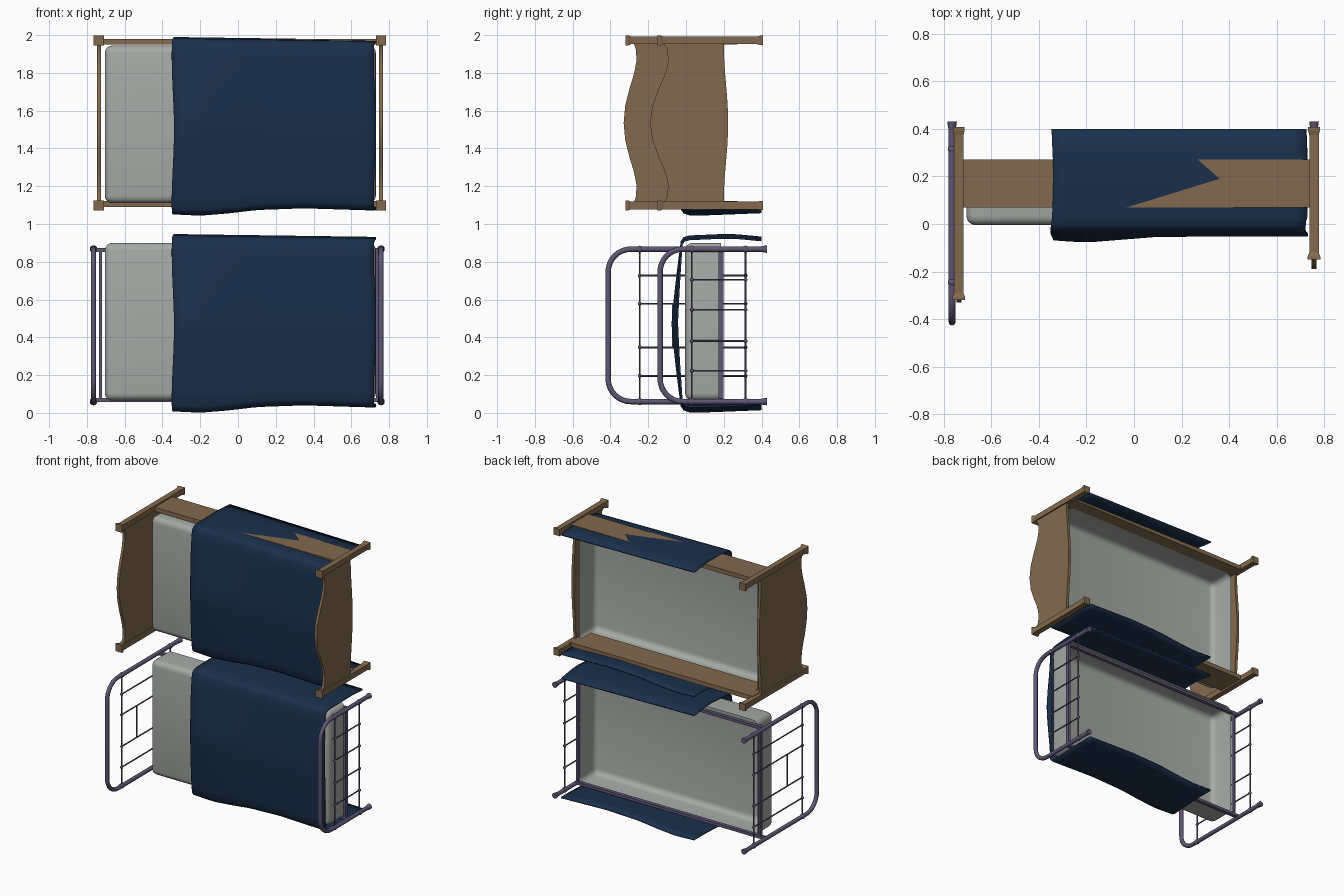
import bpy, bmesh, math
from mathutils import Vector, Matrix

if "Cube" in bpy.data.objects:
    bpy.data.objects.remove(bpy.data.objects["Cube"])


def mat(name, col):
    m = bpy.data.materials.new(name)
    m.diffuse_color = (*col, 1)
    m.use_nodes = True
    m.node_tree.nodes["Principled BSDF"].inputs["Base Color"].default_value = m.diffuse_color
    return m


WOOD = mat("brown wood", (0.225, 0.143, 0.078))
METAL = mat("purple metal", (0.115, 0.095, 0.18))
SHEET = mat("grey mattress", (0.38, 0.405, 0.38))
CLOTH = mat("navy blanket", (0.0105, 0.029, 0.071))


def finish(bm, name, material, angle=None, recalc=True):
    if recalc:
        bmesh.ops.recalc_face_normals(bm, faces=bm.faces)
    me = bpy.data.meshes.new(name)
    bm.to_mesh(me)
    bm.free()
    ob = bpy.data.objects.new(name, me)
    bpy.context.collection.objects.link(ob)
    me.materials.append(material)
    if angle:
        bpy.ops.object.select_all(action='DESELECT')
        ob.select_set(True)
        bpy.context.view_layer.objects.active = ob
        bpy.ops.object.shade_smooth_by_angle(angle=math.radians(angle))
    return ob


def add_box(bm, x, y, z):
    r = bmesh.ops.create_cube(bm, size=1)
    for v in r['verts']:
        v.co = Vector([(a + b) / 2 + c * (b - a) for (a, b), c in zip((x, y, z), v.co)])


def add_rings(bm, rings):
    """Skin a list of closed point rings and cap both ends."""
    vs = [[bm.verts.new(p) for p in r] for r in rings]
    n = len(vs[0])
    for a, b in zip(vs, vs[1:]):
        for k in range(n):
            bm.faces.new((a[k], a[(k + 1) % n], b[(k + 1) % n], b[k]))
    bm.faces.new(vs[0])
    bm.faces.new(vs[-1][::-1])


def add_tube(bm, path, radius, n=10):
    """Round tube along a path in a y-z plane."""
    pts = [Vector(p) for p in path]
    rads = radius if isinstance(radius, list) else [radius] * len(pts)
    rings = []
    for i, p in enumerate(pts):
        t = (pts[min(i + 1, len(pts) - 1)] - pts[max(i - 1, 0)]).normalized()
        u = Vector((1, 0, 0))
        w = t.cross(u)
        rings.append([p + rads[i] * (u * math.cos(a) + w * math.sin(a))
                      for a in (2 * math.pi * k / n for k in range(n))])
    add_rings(bm, rings)


def add_ball(bm, p, r):
    bmesh.ops.create_uvsphere(bm, u_segments=10, v_segments=6, radius=r,
                              matrix=Matrix.Translation(p))


def lerp(table, x):
    """Linear table lookup."""
    if x <= table[0][0]:
        return table[0][1]
    for (a, p), (b, q) in zip(table, table[1:]):
        if x <= b:
            return p + (q - p) * (x - a) / (b - a)
    return table[-1][1]


# ---- mattress: rounded shell, top side faces -y, open underneath
def mattress(name, z0, z1):
    bm = bmesh.new()
    add_box(bm, (-0.705, 0.73), (-0.005, 0.185), (z0, z1))
    back = [f for f in bm.faces if f.calc_center_median().y > 0.18]
    bmesh.ops.recalc_face_normals(bm, faces=bm.faces)
    edges = [e for e in bm.edges if not any(f in back for f in e.link_faces)]
    bmesh.ops.bevel(bm, geom=edges, offset=0.04, segments=4, profile=0.5, affect='EDGES')
    back = [f for f in bm.faces if all(v.co.y > 0.18 for v in f.verts)]
    bmesh.ops.delete(bm, geom=back, context='FACES')
    finish(bm, name, SHEET, 60, False)


# ---- blanket draped over the top with a flap on each long side
LOW = [(-0.345, 0.008), (-0.2, 0.001), (-0.05, 0.013), (0.1, 0.031), (0.35, 0.04), (0.73, 0.028)]
CROSS = [(0.02, -0.15), (0.07, -0.03), (0.19, 0.36), (0.27, 0.27), (0.4, -0.6)]
BULGE = [(-0.36, 0.04), (-0.2, 0.05), (0.1, 0.026), (0.73, 0.024)]


def blanket(name, dz):
    bm = bmesh.new()
    rows, nx, nt = [], 20, 14
    flap = [0.40, 0.33, 0.27, 0.23, 0.19, 0.13, 0.07, 0.02]
    for i in range(nx + 1):
        x = -0.345 + 1.07 * i / nx
        lo = lerp(LOW, x)
        hi = 0.936 - 0.014 * x
        sec = [(y, lo + 0.012 * max(0, y - 0.1) / 0.3) for y in flap]
        sec += [(-0.012, lo + 0.010)]
        for k in range(nt + 1):
            t = k / nt
            hump = 0.7 * (1 - abs(2 * t - 1)) + 0.3 * math.sin(math.pi * t)
            y = -0.028 - lerp(BULGE, x) * hump
            sec.append((y, lo + 0.032 + t * (hi - lo - 0.064)))
        sec += [(-0.012, hi - 0.010)]
        sec += [(y, 0.937 - 0.014 * (x - lerp(CROSS, y))) for y in flap[::-1]]
        rows.append([bm.verts.new((x + (0.006 * math.sin(j * 0.5) if i in (0, nx) else 0),
                                   y, z + dz)) for j, (y, z) in enumerate(sec)])
    for a, b in zip(rows, rows[1:]):
        for j in range(len(a) - 1):
            bm.faces.new((a[j], b[j], b[j + 1], a[j + 1]))
    bm.normal_update()
    ob = finish(bm, name, CLOTH, 80, False)
    s = ob.modifiers.new("thickness", 'SOLIDIFY')
    s.thickness, s.offset = 0.010, -1


mattress("wood_bed_mattress", 1.11, 1.945)
mattress("metal_bed_mattress", 0.065, 0.9)
blanket("wood_bed_blanket", 1.043)
blanket("metal_bed_blanket", 0.0)

# ---- wooden bed
ZC = 1.535
HEAD_TOP = [(0, -0.33), (0.09, -0.322), (0.18, -0.30), (0.26, -0.275), (0.33, -0.262), (0.39, -0.265), (0.43, -0.28)]
FOOT_TOP = [(0, -0.19), (0.09, -0.178), (0.18, -0.145), (0.26, -0.11), (0.33, -0.094), (0.39, -0.10), (0.43, -0.125)]


def wood_panel(name, x0, x1, top):
    bm = bmesh.new()
    zs = [-0.42 + 0.84 * k / 28 for k in range(29)]
    out = [(lerp(top, abs(z)), ZC + z) for z in zs]
    out += [(0.20 + 0.023 * math.cos(z / 0.42 * math.pi / 2) ** 2, ZC + z) for z in zs[::-1]]
    add_rings(bm, [[(x, y, z) for y, z in out] for x in (x0, x1)])
    finish(bm, name, WOOD, 30)


def wood_post(name, x, z, top):
    bm = bmesh.new()
    steps = [(top, 0.027), (top + 0.012, 0.027), (top + 0.03, 0.02),
             (0.375, 0.02), (0.392, 0.025), (0.407, 0.025)]
    add_rings(bm, [[(x + a * h, y, z + b * h) for a, b in ((-1, -1), (1, -1), (1, 1), (-1, 1))]
                   for y, h in steps])
    finish(bm, name, WOOD)


wood_panel("wood_headboard", -0.746, -0.726, HEAD_TOP)
wood_panel("wood_footboard", 0.747, 0.767, FOOT_TOP)
for s, side in ((1, "back"), (-1, "front")):
    wood_post("wood_head_post_" + side, -0.737, ZC + s * 0.437, -0.32)
    wood_post("wood_foot_post_" + side, 0.757, ZC + s * 0.437, -0.15)
    bm = bmesh.new()
    add_box(bm, (-0.728, 0.748), (0.07, 0.272), sorted((ZC + s * 0.414, ZC + s * 0.445)))
    finish(bm, "wood_side_rail_" + side, WOOD)

# ---- metal bed
ZL, ZH = 0.06, 0.867


def metal_end(name, x, top, bar_y, bars, extra):
    bm = bmesh.new()
    r, path = 0.12, [(x, 0.425, ZL)]
    for k in range(9):
        a = math.pi / 2 * k / 8
        path.append((x, top + r - r * math.sin(a), ZL + r - r * math.cos(a)))
    path += [(x, y, ZH + ZL - z) for _, y, z in path[::-1]]
    add_tube(bm, path, 0.0145, 12)
    # flared feet and collars
    for z in (ZL, ZH):
        add_tube(bm, [(x, 0.395, z), (x, 0.415, z), (x, 0.43, z)], [0.0145, 0.018, 0.02], 12)
        for y in (bar_y, 0.315):
            add_ball(bm, (x, y, z), 0.0185)
    # thin bars with small joints
    for y in (bar_y, 0.315):
        add_tube(bm, [(x, y, ZL), (x, y, ZH)], 0.0048, 8)
    for z in bars:
        add_tube(bm, [(x, bar_y, z), (x, 0.315, z)], 0.0048, 8)
        for y in (bar_y, 0.315):
            add_ball(bm, (x, y, z), 0.0105)
    if extra:
        add_tube(bm, [(x, -0.07, bars[1]), (x, -0.07, bars[2])], 0.0048, 8)
    finish(bm, name, METAL, 40)


metal_end("metal_head_frame", -0.765, -0.412, -0.245, (0.196, 0.347, 0.578, 0.727), True)
metal_end("metal_foot_frame", 0.757, -0.137, 0.03, (0.223, 0.38, 0.546, 0.705), False)

# flat support frame under the mattress
bm = bmesh.new()
for z in (ZL + 0.008, ZH - 0.004):
    add_box(bm, (-0.765, 0.757), (0.172, 0.198), (z - 0.01, z + 0.01))
for x in (-0.727, 0.738):
    add_box(bm, (x - 0.008, x + 0.008), (0.172, 0.198), (ZL, ZH))
finish(bm, "metal_support_frame", METAL)
